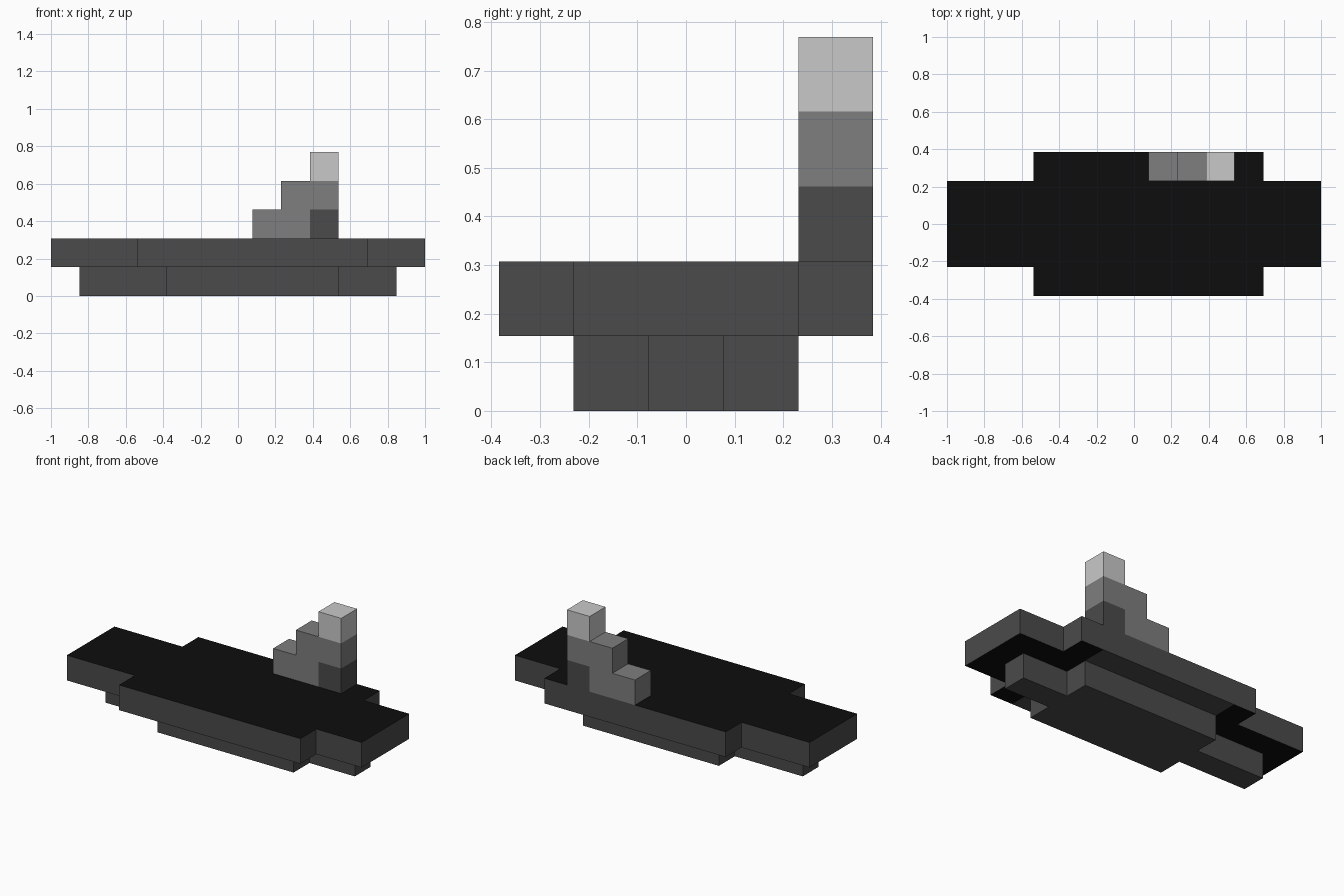
import bpy, bmesh
from mathutils import Vector

if "Cube" in bpy.data.objects:
    bpy.data.objects.remove(bpy.data.objects["Cube"])

U = 2 / 13  # one block


def material(name, v):
    m = bpy.data.materials.new(name)
    m.diffuse_color = (v, v, v, 1)
    m.use_nodes = True
    m.node_tree.nodes["Principled BSDF"].inputs["Base Color"].default_value = m.diffuse_color
    return m


BLACK = material("black", 0.004)
DARK = material("dark_grey", 0.069)
MID = material("mid_grey", 0.209)
LIGHT = material("light_grey", 0.584)


def prism(name, outline, push, cuts, mats, rule):
    """Extrude an outline (block units), slice it, then colour faces by rule."""
    bm = bmesh.new()
    face = bm.faces.new([bm.verts.new(Vector(p)) for p in outline])
    new = bmesh.ops.extrude_face_region(bm, geom=[face], use_keep_orig=True)["geom"]
    bmesh.ops.translate(bm, vec=Vector(push),
                        verts=[g for g in new if isinstance(g, bmesh.types.BMVert)])
    for co, no in cuts:
        bmesh.ops.bisect_plane(bm, geom=bm.verts[:] + bm.edges[:] + bm.faces[:],
                               plane_co=co, plane_no=no, dist=1e-5)
    bmesh.ops.recalc_face_normals(bm, faces=bm.faces[:])
    for f in bm.faces:
        f.material_index = rule(f.calc_center_bounds(), f.normal)
    bmesh.ops.scale(bm, vec=(U, U, U), verts=bm.verts[:])
    me = bpy.data.meshes.new(name)
    bm.to_mesh(me)
    bm.free()
    for m in mats:
        me.materials.append(m)
    bpy.context.collection.objects.link(bpy.data.objects.new(name, me))


def cross(x0, x1, x2, x3, inner, outer, z):
    """Cross-shaped outline: narrow from x0 to x3, wide from x1 to x2."""
    half = [(x0, inner), (x1, inner), (x1, outer), (x2, outer), (x2, inner), (x3, inner)]
    return [(x, -y, z) for x, y in half] + [(x, y, z) for x, y in reversed(half)]


X, Z = (1, 0, 0), (0, 0, 1)

# Lower hull
prism("lower_hull", cross(-5.5, -2.5, 3.5, 5.5, 0.5, 1.5, 0), (0, 0, 1), [],
      [DARK], lambda c, n: 0)

# Deck slab: black top, black underside beyond the lower hull's wide part
prism("deck", cross(-6.5, -3.5, 4.5, 6.5, 1.5, 2.5, 1), (0, 0, 1),
      [((-2.5, 0, 0), X), ((3.5, 0, 0), X)], [DARK, BLACK],
      lambda c, n: int(n.z > 0.5 or (n.z < -0.5 and not -2.5 < c.x < 3.5)))

# Stepped tower on the back edge
steps = [(0.5, 2), (3.5, 2), (3.5, 5), (2.5, 5), (2.5, 4), (1.5, 4), (1.5, 3), (0.5, 3)]
prism("stepped_tower", [(x, 1.5, z) for x, z in steps], (0, 1, 0),
      [((0, 0, 3), Z), ((0, 0, 4), Z), ((2.5, 0, 0), X)], [DARK, MID, LIGHT],
      lambda c, n: 2 if c.z > 4.1 else 0 if c.z < 2.9 and c.x > 2.5 else 1)
